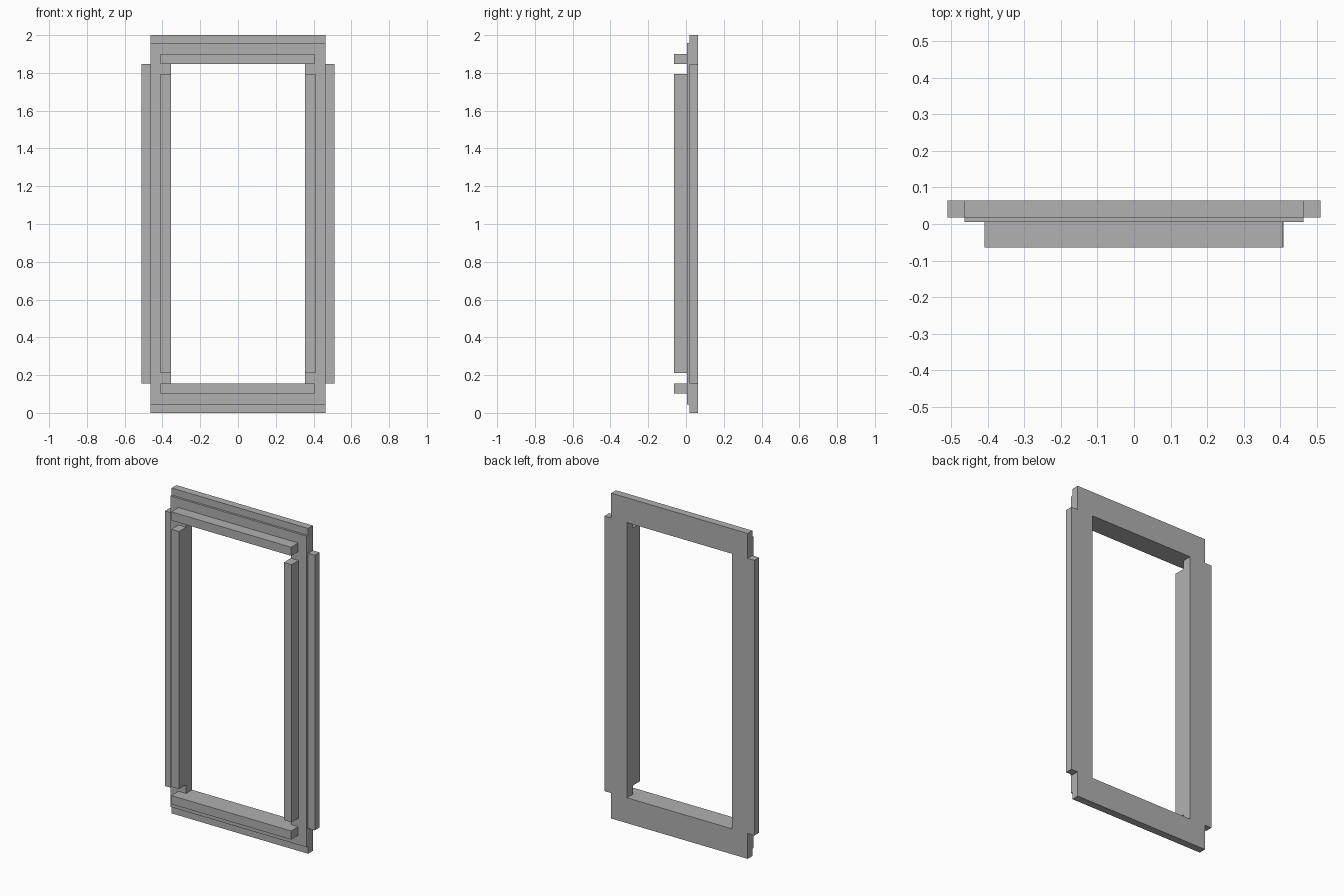
import bpy
import bmesh

cube = bpy.data.objects.get("Cube")
if cube:
    bpy.data.objects.remove(cube, do_unlink=True)

grey = bpy.data.materials.new("plain grey")
grey.use_nodes = True
colour = (0.44, 0.44, 0.44, 1)
grey.diffuse_color = colour
grey.node_tree.nodes["Principled BSDF"].inputs["Base Color"].default_value = colour


def box(name, xs, ys, zs):
    """Flat-sided bar spanning the given ranges."""
    bm = bmesh.new()
    bmesh.ops.create_cube(bm, size=1)
    for v in bm.verts:
        for i, (low, high) in enumerate((xs, ys, zs)):
            v.co[i] = high if v.co[i] > 0 else low
    mesh = bpy.data.meshes.new(name)
    bm.to_mesh(mesh)
    bm.free()
    mesh.materials.append(grey)
    obj = bpy.data.objects.new(name, mesh)
    bpy.context.collection.objects.link(obj)


# Shared opening and layer depths
open_x, open_bottom, open_top = 0.356, 0.156, 1.847
back, panel_back, panel_front, front = 0.064, 0.018, 0.005, -0.064
rail_x = 0.464

# Rails across the top and bottom: back board, thin step, raised stop
for side, outer, step, edge, inner in (
        ("bottom", 0, 0.045, 0.103, open_bottom),
        ("top", 2, 1.957, 1.9, open_top)):
    box(side + "_back_rail", (-rail_x, rail_x), (panel_back, back), sorted((outer, inner)))
    box(side + "_step_rail", (-rail_x, rail_x), (panel_front, panel_back), sorted((step, inner)))
    box(side + "_stop", (-0.409, 0.406), (front, panel_front), sorted((edge, inner)))

# Upright stiles, mirrored left and right
for side, s in (("left", 1), ("right", -1)):
    def span(outer):
        return sorted((s * open_x, s * outer))
    box(side + "_back_stile", span(0.51), (panel_back, back), (open_bottom, open_top))
    box(side + "_step_stile", span(rail_x), (panel_front, panel_back), (open_bottom, open_top))
    box(side + "_stop", span(0.409), (front, panel_front), (0.21, 1.793))
